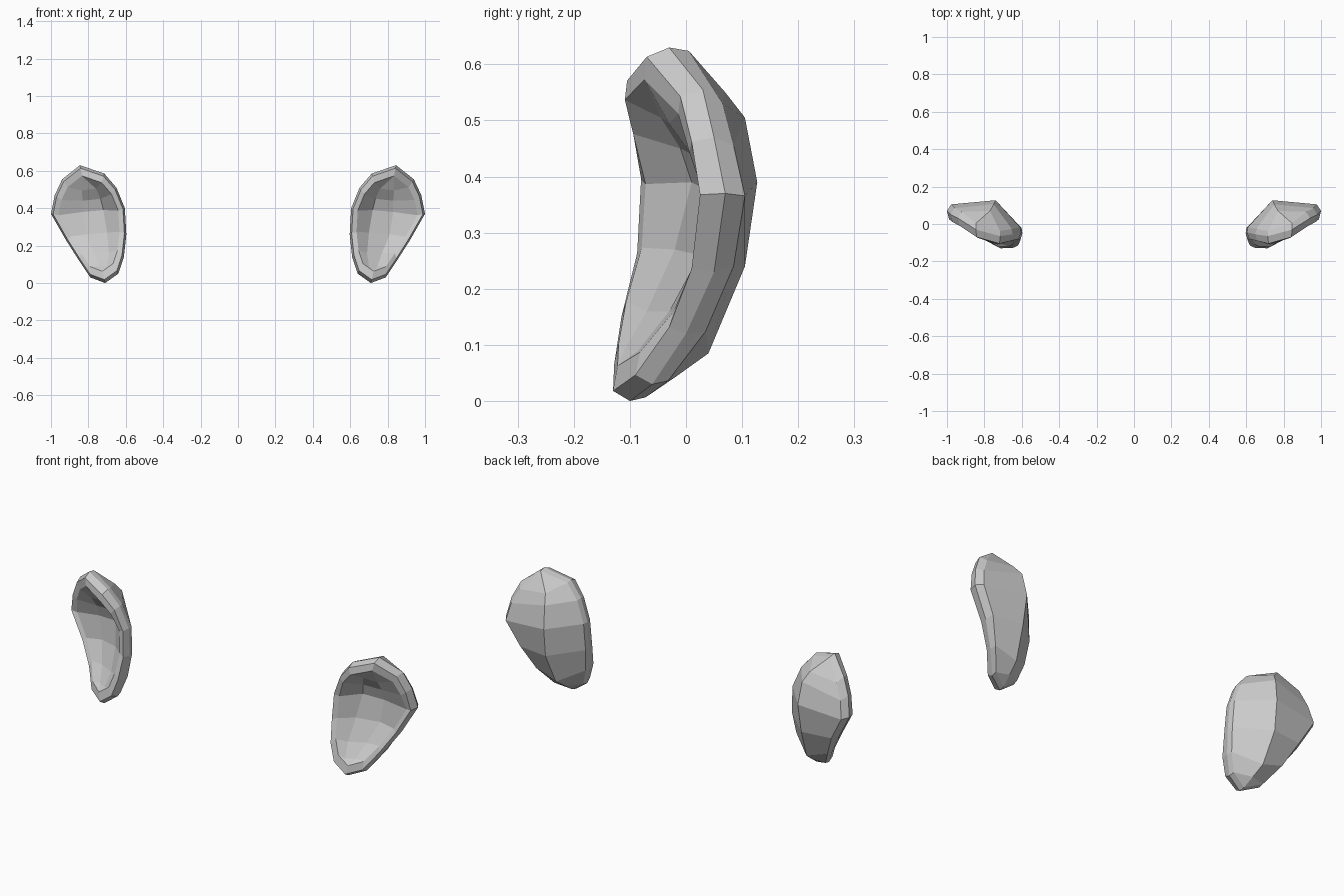
import bpy, bmesh

if "Cube" in bpy.data.objects:
    bpy.data.objects.remove(bpy.data.objects["Cube"])

# Ear outline, x, z, y at the widest line, y at the front lip
BOTTOM = (0.71, 0.0, -0.10, -0.13)
TOP = (0.845, 0.63, -0.03, -0.07)
INNER = [(0.64, 0.05, -0.09, -0.128), (0.61, 0.14, -0.07, -0.115),
         (0.597, 0.26, -0.05, -0.087), (0.605, 0.40, -0.045, -0.08),
         (0.65, 0.51, -0.055, -0.09), (0.715, 0.585, -0.065, -0.105)]
OUTER = [(0.79, 0.03, -0.06, -0.09), (0.85, 0.12, 0.0, -0.03),
         (0.92, 0.23, 0.05, 0.01), (1.0, 0.37, 0.07, 0.025),
         (0.98, 0.47, 0.05, 0.01), (0.94, 0.555, 0.03, -0.01)]
# Back ridge (x, y, z), one point per row
RIDGE = [(0.72, -0.02, 0.042), (0.73, 0.04, 0.085), (0.745, 0.105, 0.24),
         (0.74, 0.127, 0.39), (0.75, 0.105, 0.505), (0.77, 0.07, 0.55)]
# Bowl floor: two points per row
BOWL = [((0.70, -0.11, 0.09), (0.745, -0.085, 0.09)),
        ((0.69, -0.07, 0.16), (0.77, -0.03, 0.16)),
        ((0.70, -0.02, 0.27), (0.81, 0.025, 0.26)),
        ((0.72, 0.01, 0.39), (0.83, 0.03, 0.38)),
        ((0.735, -0.01, 0.45), (0.83, 0.01, 0.44)),
        ((0.76, -0.045, 0.505), (0.835, -0.03, 0.495))]


def scaled(x, y, z, s):
    return (0.79 + (x - 0.79) * s, y, 0.33 + (z - 0.33) * s)


bm = bmesh.new()
loop = [BOTTOM] + OUTER + [TOP] + INNER[::-1]
n = len(loop)
# Rings: inner lip crest, lip, widest line, back edge (inset on the outer side)
crest = [bm.verts.new(scaled(x, yl + (-0.004 if z > 0.43 else 0.008), z, 0.81))
         for x, z, y, yl in loop]
lip = [bm.verts.new(scaled(x, yl, z, 0.945)) for x, z, y, yl in loop]
mid = [bm.verts.new((x, y, z)) for x, z, y, yl in loop]
back = [bm.verts.new(scaled(x, y + (0.035 if x > 0.8 else 0.028), z,
                            0.89 if x > 0.85 else 0.98))
        for x, z, y, yl in loop]

# Rim bands
for a, b in ((crest, lip), (lip, mid), (mid, back)):
    for i in range(n):
        j = (i + 1) % n
        bm.faces.new((a[i], a[j], b[j], b[i]))


def fill(ring, columns):
    """Close a rim with rows of points running from inner to outer edge."""
    rows = [[ring[n - 1 - r]] + [bm.verts.new(p) for p in columns[r]] + [ring[1 + r]]
            for r in range(6)]
    for lo, hi in zip(rows, rows[1:]):
        for k in range(len(lo) - 1):
            bm.faces.new((lo[k], lo[k + 1], hi[k + 1], hi[k]))
    for row, end in ((rows[0], ring[0]), (rows[-1], ring[7])):
        for k in range(len(row) - 1):
            bm.faces.new((row[k], row[k + 1], end))


fill(crest, BOWL)                     # hollow front
fill(back, [[p] for p in RIDGE])      # ridged back
bmesh.ops.recalc_face_normals(bm, faces=bm.faces)

mesh = bpy.data.meshes.new("ears")
bm.to_mesh(mesh)
bm.free()
ears = bpy.data.objects.new("ears", mesh)
bpy.context.collection.objects.link(ears)

# Opposite ear
mirror = ears.modifiers.new("mirror", 'MIRROR')
mirror.use_axis = (True, False, False)
